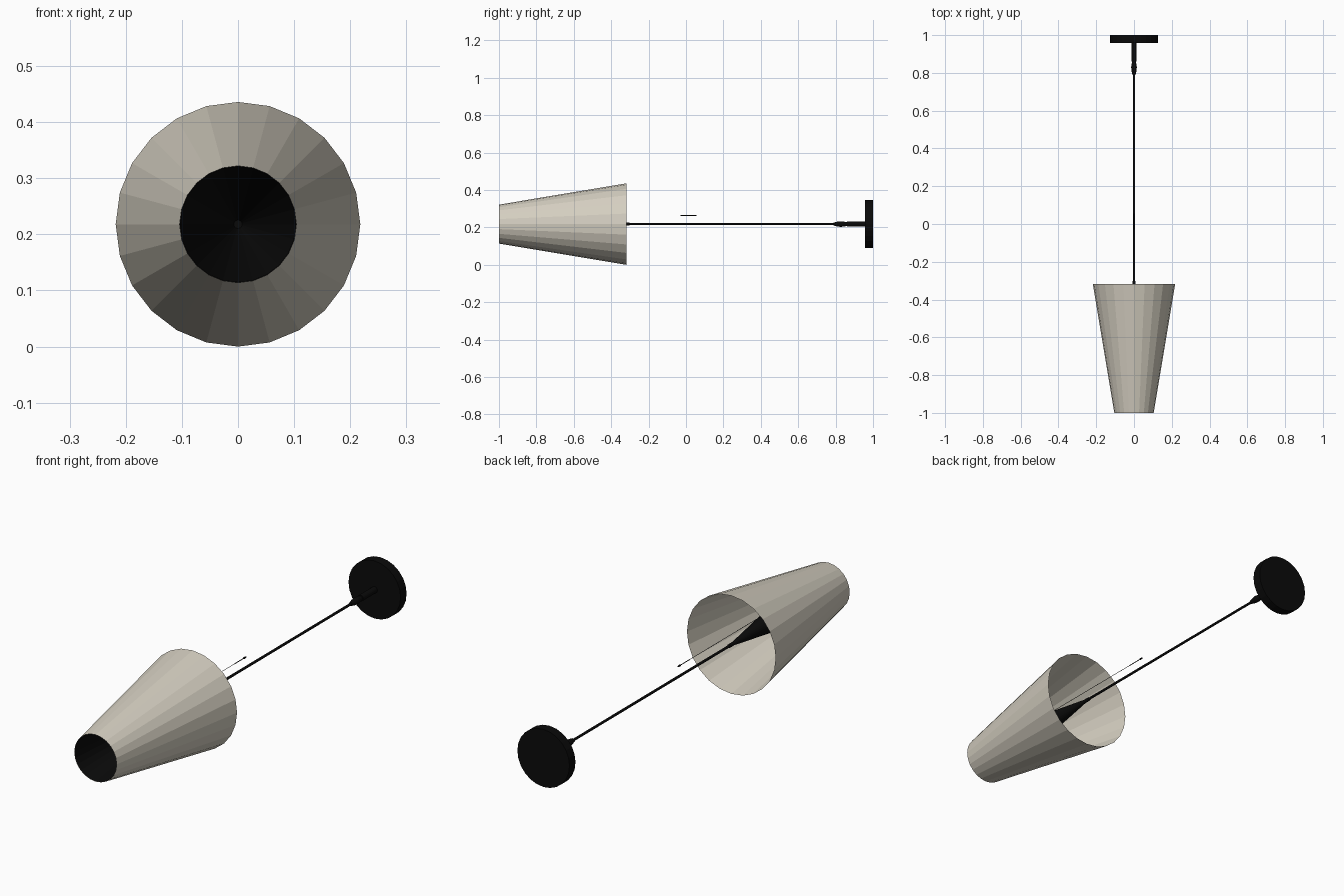
import bpy, bmesh, math

if "Cube" in bpy.data.objects:
    bpy.data.objects.remove(bpy.data.objects["Cube"])

CZ = 0.218  # height of the lamp's long axis


def material(name, rgb):
    m = bpy.data.materials.new(name)
    m.diffuse_color = (*rgb, 1)
    m.use_nodes = True
    m.node_tree.nodes["Principled BSDF"].inputs["Base Color"].default_value = m.diffuse_color
    return m


CREAM = material("cream_fabric", (0.66, 0.62, 0.53))
BLACK = material("black_metal", (0.003, 0.003, 0.003))


def lathe(name, profile, mat, sides=24, z=CZ):
    """Revolve (y, radius) points about a line parallel to y; radius 0 closes the end."""
    bm = bmesh.new()
    rings = []
    for y, r in profile:
        if r == 0:
            rings.append([bm.verts.new((0, y, z))] * sides)
        else:
            rings.append([bm.verts.new((r * math.sin(2 * math.pi * i / sides), y,
                                        z + r * math.cos(2 * math.pi * i / sides)))
                          for i in range(sides)])
    for a, b in zip(rings, rings[1:]):
        for i in range(sides):
            j = (i + 1) % sides
            bm.faces.new(list(dict.fromkeys((a[i], a[j], b[j], b[i]))))
    bmesh.ops.recalc_face_normals(bm, faces=bm.faces)
    me = bpy.data.meshes.new(name)
    bm.to_mesh(me)
    bm.free()
    me.materials.append(mat)
    ob = bpy.data.objects.new(name, me)
    bpy.context.collection.objects.link(ob)
    return ob


# Tapered open shade and the dark hollow cone that carries it
lathe("shade", [(-1, 0.104), (-0.318, 0.218)], CREAM)
lathe("shade_holder_cone", [(-0.998, 0.1035), (-0.32, 0.006)], BLACK)

# Pole with its collar under the shade
lathe("pole", [(-0.33, 0), (-0.33, 0.0055), (0.82, 0.0055), (0.82, 0)], BLACK, 12)
lathe("pole_collar", [(-0.33, 0), (-0.33, 0.008), (-0.302, 0.008), (-0.298, 0)], BLACK, 12)

# Turned fitting and stem above the round base
lathe("base_finial", [(0.785, 0), (0.79, 0.008), (0.81, 0.013), (0.83, 0.015),
                      (0.85, 0.012), (0.865, 0.009), (0.865, 0)], BLACK, 16)
lathe("base_stem", [(0.86, 0), (0.86, 0.014), (0.962, 0.014), (0.962, 0)], BLACK, 16)
lathe("base_disc", [(0.958, 0), (0.958, 0.128), (1, 0.128), (1, 0)], BLACK, 24)

# Pull cord leaving the holder cone, with its handle and tip
PZ = CZ + 0.046
lathe("pull_cord", [(-0.62, 0), (-0.62, 0.001), (-0.03, 0.001), (-0.03, 0)], BLACK, 6, PZ)
lathe("pull_handle", [(-0.03, 0), (-0.03, 0.0016), (0.04, 0.0016), (0.04, 0.004),
                      (0.055, 0.003), (0.055, 0)], BLACK, 8, PZ)
